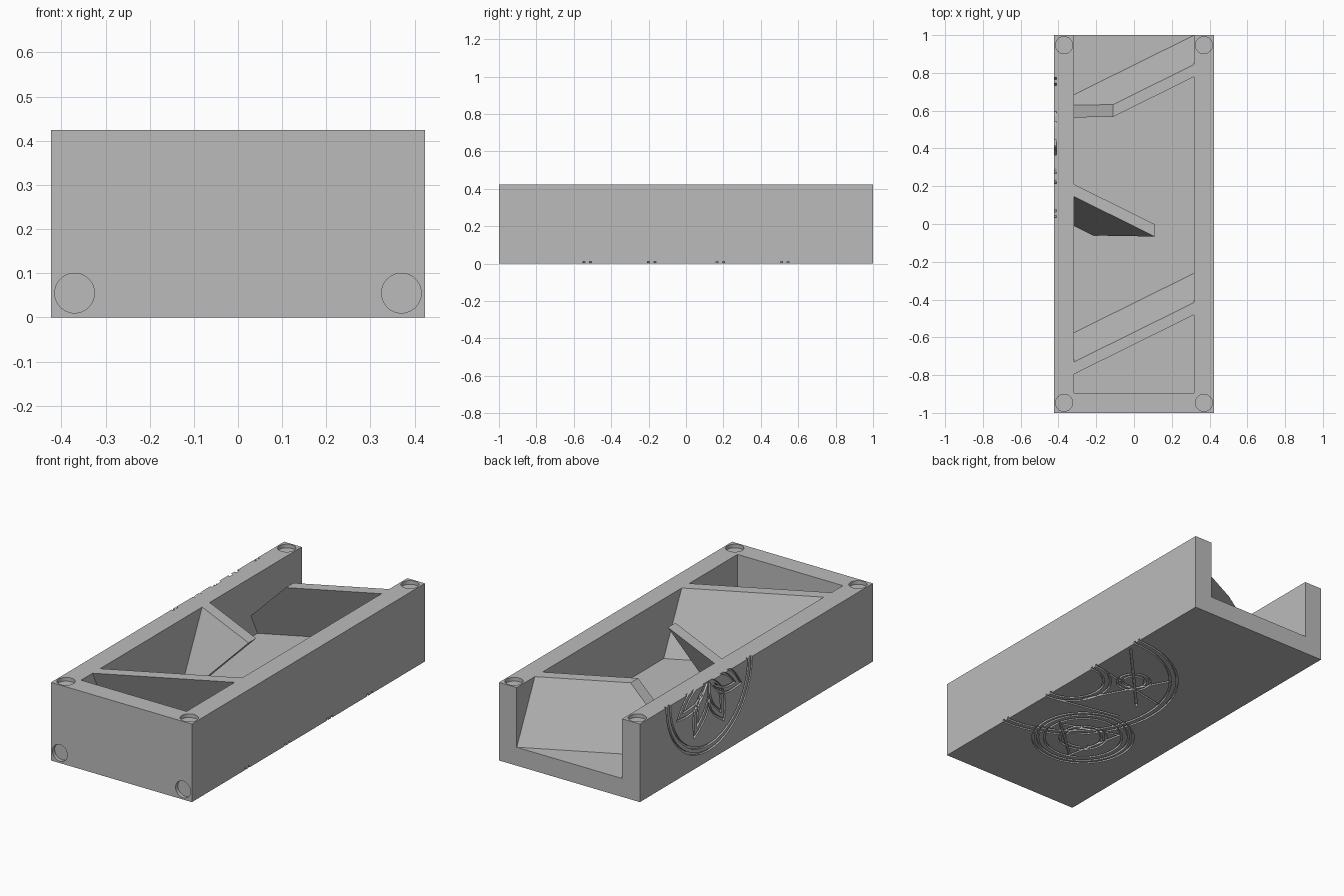
import bpy
import bmesh
from math import sin, cos, pi, radians
from mathutils import Vector, Matrix

cube = bpy.data.objects.get("Cube")
if cube:
    bpy.data.objects.remove(cube, do_unlink=True)

HX, HY, H = 0.423, 1.0, 0.424      # outer half width, half length, height
IX, FLOOR = 0.317, 0.1             # inner half width, floor level
GROOVE, HOLE = 0.012, 0.02         # carving depths

grey = bpy.data.materials.new("light_grey")
grey.use_nodes = True
grey.diffuse_color = (0.5, 0.5, 0.5, 1)
grey.node_tree.nodes["Principled BSDF"].inputs["Base Color"].default_value = (0.5, 0.5, 0.5, 1)


def finish(bm, name):
    bmesh.ops.recalc_face_normals(bm, faces=bm.faces)
    mesh = bpy.data.meshes.new(name)
    bm.to_mesh(mesh)
    bm.free()
    mesh.materials.append(grey)
    obj = bpy.data.objects.new(name, mesh)
    bpy.context.collection.objects.link(obj)
    return obj


def add_box(bm, lo, hi):
    lo, hi = Vector(lo), Vector(hi)
    m = Matrix.Translation((lo + hi) / 2) @ Matrix.Diagonal((*(hi - lo), 1))
    bmesh.ops.create_cube(bm, size=1, matrix=m)


def carve(target, bm, self_cut=False):
    cutter = finish(bm, "cutter")
    cutter.hide_render = True
    mod = target.modifiers.new("carve", 'BOOLEAN')
    mod.operation, mod.solver, mod.object = 'DIFFERENCE', 'EXACT', cutter
    mod.use_self = self_cut
    bpy.context.view_layer.objects.active = target
    bpy.ops.object.modifier_apply(modifier=mod.name)
    bpy.data.objects.remove(cutter, do_unlink=True)


# Tray: a block hollowed from above and open at the back
bm = bmesh.new()
add_box(bm, (-HX, -HY, 0), (HX, HY, H))
tray = finish(bm, "tray")
bm = bmesh.new()
add_box(bm, (-IX, -0.894, FLOOR), (IX, HY + 0.1, H + 0.1))
carve(tray, bm)

# Round sockets in the top corners and low on the front
bm = bmesh.new()
for sx in (-1, 1):
    spots = [Matrix.Translation((sx * 0.37, sy * 0.947, H)) for sy in (-1, 1)]
    spots.append(Matrix.Translation((sx * 0.37, -HY, 0.055)) @ Matrix.Rotation(pi / 2, 4, 'X'))
    for m in spots:
        bmesh.ops.create_cone(bm, cap_ends=True, segments=40, radius1=0.045,
                              radius2=0.045, depth=2 * HOLE, matrix=m)
carve(tray, bm)


# Carved line work: each path becomes a thin closed strip with mitred corners
def groove(bm, place, pts, closed=True, width=0.011):
    pts = [Vector(p) for p in pts]
    n = len(pts)
    rows = []
    for i, p in enumerate(pts):
        a = pts[i - 1] if closed or i else None
        b = pts[(i + 1) % n] if closed or i < n - 1 else None
        d1 = (p - a).normalized() if a is not None else (b - p).normalized()
        d2 = (b - p).normalized() if b is not None else d1
        t = (d1 + d2).normalized()
        side = Vector((-t.y, t.x)) * (width / 2 / max(t.dot(d1), 0.4))
        rows.append([bm.verts.new(place(q.x, q.y, d)) for q, d in
                     ((p - side, -GROOVE), (p + side, -GROOVE),
                      (p + side, GROOVE), (p - side, GROOVE))])
    for i in range(n if closed else n - 1):
        r, s = rows[i], rows[(i + 1) % n]
        for k in range(4):
            bm.faces.new((r[k], r[(k + 1) % 4], s[(k + 1) % 4], s[k]))
    if not closed:
        bm.faces.new(rows[0])
        bm.faces.new(rows[-1])


def ring(cx, cy, r, n=56, start=0):
    return [(cx + r * cos(start + 2 * pi * i / n), cy + r * sin(start + 2 * pi * i / n))
            for i in range(n)]


def petal(cx, cy, angle, length, bulge, n=12):
    u = Vector((cos(angle), sin(angle)))
    v = Vector((-u.y, u.x))
    c = Vector((cx, cy))
    ts = [i / n for i in range(n + 1)]
    out = [c + u * (length * t) + v * (bulge * sin(pi * t)) for t in ts]
    back = [c + u * (length * t) - v * (bulge * sin(pi * t)) for t in reversed(ts)]
    return out + back[1:-1]


def underside(u, v, d):
    return (u, v, d)


def right_side(u, v, d):
    return (-HX + d, u, v)


bm = bmesh.new()
# Underside: large half circle on the edge with a smaller ringed circle beside it
for r in (0.545, 0.51, 0.2, 0.165):
    groove(bm, underside, ring(0.42, 0, r))
for r in (0.26, 0.235, 0.2, 0.12, 0.095):
    groove(bm, underside, ring(0.0, -0.41, r))
groove(bm, underside, ring(0.0, -0.41, 0.19, 3, 0.2))
for r in (0.06, 0.085):
    groove(bm, underside, ring(0.17, 0.2, r, 32))
for a, b in (((0.4, 0.2), (-0.09, 0.1)), ((0.4, 0.45), (0.0, 0.02)),
             ((0.03, 0.33), (0.26, -0.1)), ((0.4, -0.2), (0.0, -0.12))):
    groove(bm, underside, (a, b), closed=False)
# Right side: half circle under the rim filled with petals
CY = 0.405
for r in (0.365, 0.335):
    groove(bm, right_side, ring(CY, H, r))
for deg in (-25, -65, -115, -155):
    for length, bulge in ((0.3, 0.06), (0.24, 0.035)):
        groove(bm, right_side, petal(CY, H + 0.02, radians(deg), length, bulge))
carve(tray, bm, self_cut=True)


# Leaning baffles; y is the back top edge at the right wall
def baffle(name, y, slope, lean, cut=None, thick=0.065):
    bm = bmesh.new()
    for x in (-IX, IX):
        for z in (FLOOR, H):
            for t in (0, thick):
                shift = lean if z == FLOOR else 0
                bm.verts.new((x, y + slope * (x + IX) + shift - t, z))
    bmesh.ops.convex_hull(bm, input=bm.verts[:])
    if cut:
        point, normal = cut
        geom = bm.verts[:] + bm.edges[:] + bm.faces[:]
        res = bmesh.ops.bisect_plane(bm, geom=geom, plane_co=point, plane_no=normal,
                                     clear_outer=True)
        edges = [e for e in bm.edges if e.is_boundary]
        bmesh.ops.holes_fill(bm, edges=edges)
    bmesh.ops.dissolve_limit(bm, angle_limit=0.01, verts=bm.verts[:], edges=bm.edges[:])
    return finish(bm, name)


SLOPE, LEAN = 0.495, 0.155
baffle("back_baffle", 0.53, SLOPE, LEAN, ((-0.11, 0, H), (-1, 0, 1)))
baffle("middle_baffle", 0.21, -SLOPE, -LEAN, ((0.11, 0, H), (1, 0, -1)))
baffle("front_baffle", -0.73, SLOPE, LEAN)
